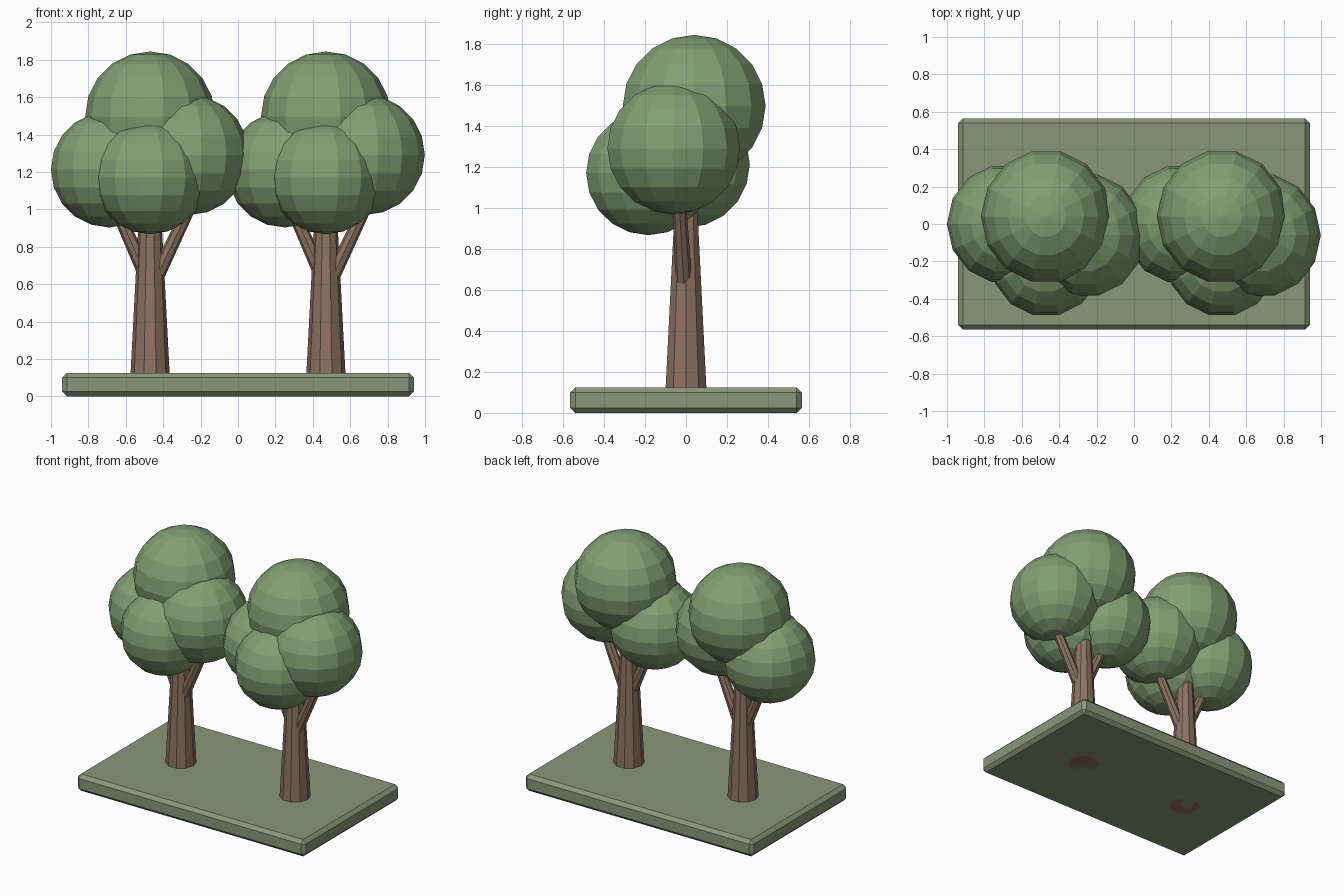
import bpy, bmesh
from math import pi
from mathutils import Vector, Matrix

if "Cube" in bpy.data.objects:
    bpy.data.objects.remove(bpy.data.objects["Cube"])


def material(name, rgb):
    m = bpy.data.materials.new(name)
    m.diffuse_color = (*rgb, 1)
    m.use_nodes = True
    m.node_tree.nodes["Principled BSDF"].inputs["Base Color"].default_value = m.diffuse_color
    return m


LEAF = material("leaf", (0.22, 0.35, 0.17))
BARK = material("bark", (0.26, 0.17, 0.12))
GRASS = material("grass", (0.26, 0.31, 0.19))


def finish(name, bm, mat):
    me = bpy.data.meshes.new(name)
    bm.to_mesh(me)
    bm.free()
    me.materials.append(mat)
    ob = bpy.data.objects.new(name, me)
    bpy.context.collection.objects.link(ob)
    return ob


def limb(name, start, end, r1, r2, sides):
    # tapered round piece between two points
    a, b = Vector(start), Vector(end)
    d = b - a
    turn = Vector((0, 0, 1)).rotation_difference(d).to_matrix().to_4x4()
    mat = Matrix.Translation((a + b) / 2) @ turn @ Matrix.Rotation(pi / 2, 4, 'Z')
    bm = bmesh.new()
    bmesh.ops.create_cone(bm, cap_ends=True, segments=sides, radius1=r1,
                          radius2=r2, depth=d.length, matrix=mat)
    return finish(name, bm, BARK)


def leaf_ball(name, centre, r):
    # faceted foliage ball, a face centred on the front
    bm = bmesh.new()
    bmesh.ops.create_uvsphere(
        bm, u_segments=14, v_segments=10, radius=r,
        matrix=Matrix.Translation(centre) @ Matrix.Diagonal((1, 1.03, 1, 1))
        @ Matrix.Rotation(pi / 2, 4, 'Z'))
    # make sure a vertex column lies on the x axis
    return finish(name, bm, LEAF)


# ground slab with chamfered edges
bm = bmesh.new()
bmesh.ops.create_cube(bm, size=1, matrix=Matrix.Translation((0, 0, 0.0625))
                      @ Matrix.Diagonal((1.88, 1.13, 0.125, 1)))
bmesh.ops.bevel(bm, geom=bm.edges[:], offset=0.025, segments=1, affect='EDGES')
finish("ground_slab", bm, GRASS)

# two identical trees
for side, x in (("left", -0.47), ("right", 0.47)):
    limb(side + "_trunk", (x, 0, 0), (x, 0, 1.08), 0.111, 0.054, 10)
    limb(side + "_branch_a", (x - 0.01, 0, 0.62), (x - 0.21, 0.01, 1.07), 0.041, 0.032, 8)
    limb(side + "_branch_b", (x + 0.025, -0.01, 0.62), (x + 0.24, -0.035, 1.07), 0.041, 0.032, 8)
    leaf_ball(side + "_foliage_top", (x, 0.04, 1.497), 0.347)
    leaf_ball(side + "_foliage_left", (x - 0.22, 0.0, 1.213), 0.31)
    leaf_ball(side + "_foliage_right", (x + 0.207, -0.06, 1.291), 0.322)
    leaf_ball(side + "_foliage_front", (x, -0.183, 1.17), 0.303)
